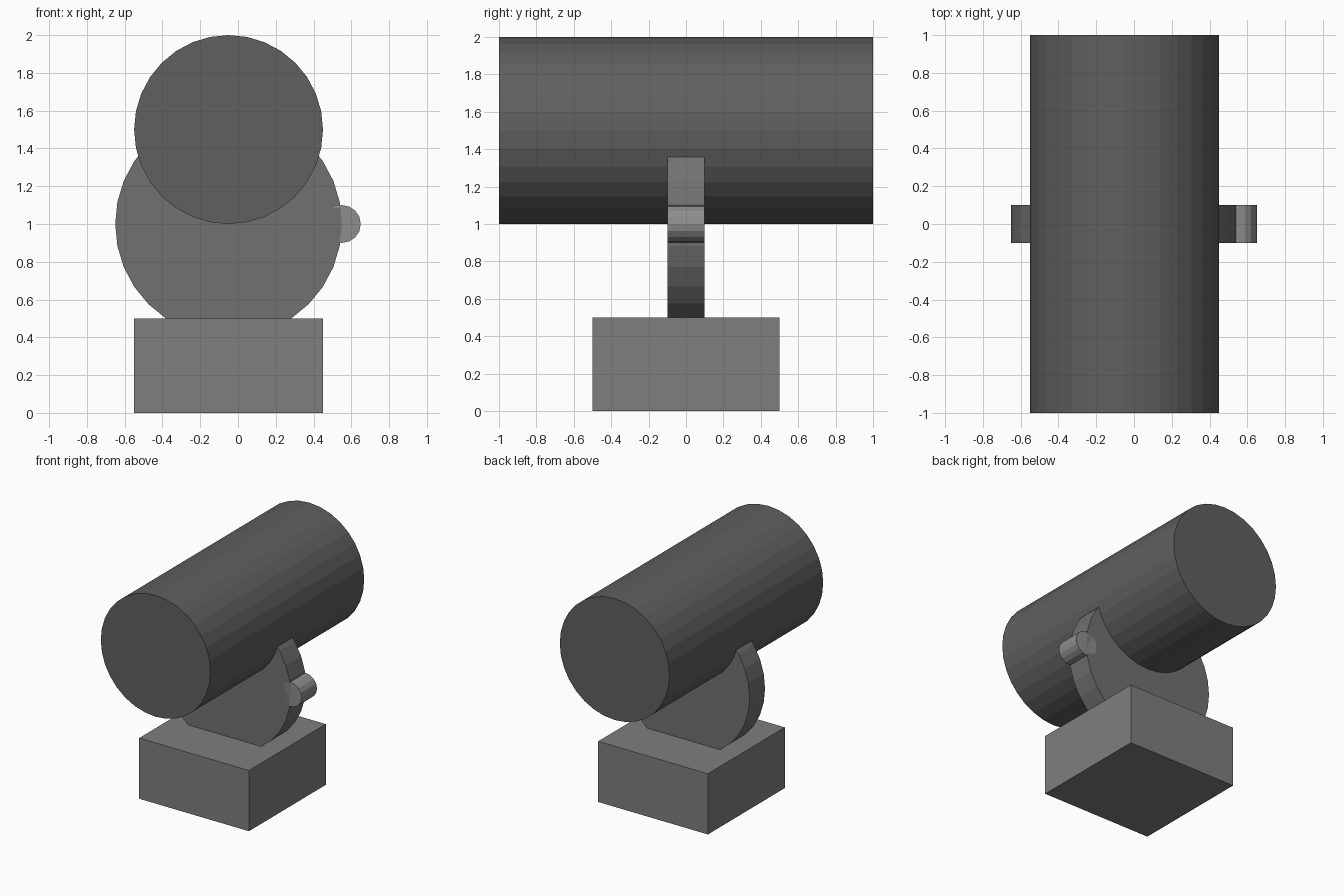
import bpy
import math

if "Cube" in bpy.data.objects:
    bpy.data.objects.remove(bpy.data.objects["Cube"])

CX = -0.05  # centre line of the body


def paint(obj, name, grey):
    """Name the part and give it its own shade of grey."""
    obj.name = name
    mat = bpy.data.materials.new(name + "_grey")
    mat.diffuse_color = (grey, grey, grey, 1)
    mat.use_nodes = True
    mat.node_tree.nodes["Principled BSDF"].inputs["Base Color"].default_value = mat.diffuse_color
    obj.data.materials.append(mat)


def cylinder_y(name, radius, length, x, z, grey, sides=32):
    """Flat-shaded cylinder lying along the y axis."""
    bpy.ops.mesh.primitive_cylinder_add(
        vertices=sides, radius=radius, depth=length,
        location=(x, 0, z), rotation=(math.pi / 2, 0, 0))
    paint(bpy.context.object, name, grey)


# Square base block
bpy.ops.mesh.primitive_cube_add(size=1, location=(CX, 0, 0.25))
base = bpy.context.object
base.scale = (1, 1, 0.5)
paint(base, "base", 0.21)

# Upright disc joining the base to the barrel
cylinder_y("support_disc", 0.6, 0.2, CX, 1.0, 0.165)

# Large horizontal barrel
cylinder_y("barrel", 0.5, 2.0, CX, 1.5, 0.115)

# Small knob on the right edge of the disc
cylinder_y("side_knob", 0.1, 0.2, 0.55, 1.0, 0.27, sides=16)
